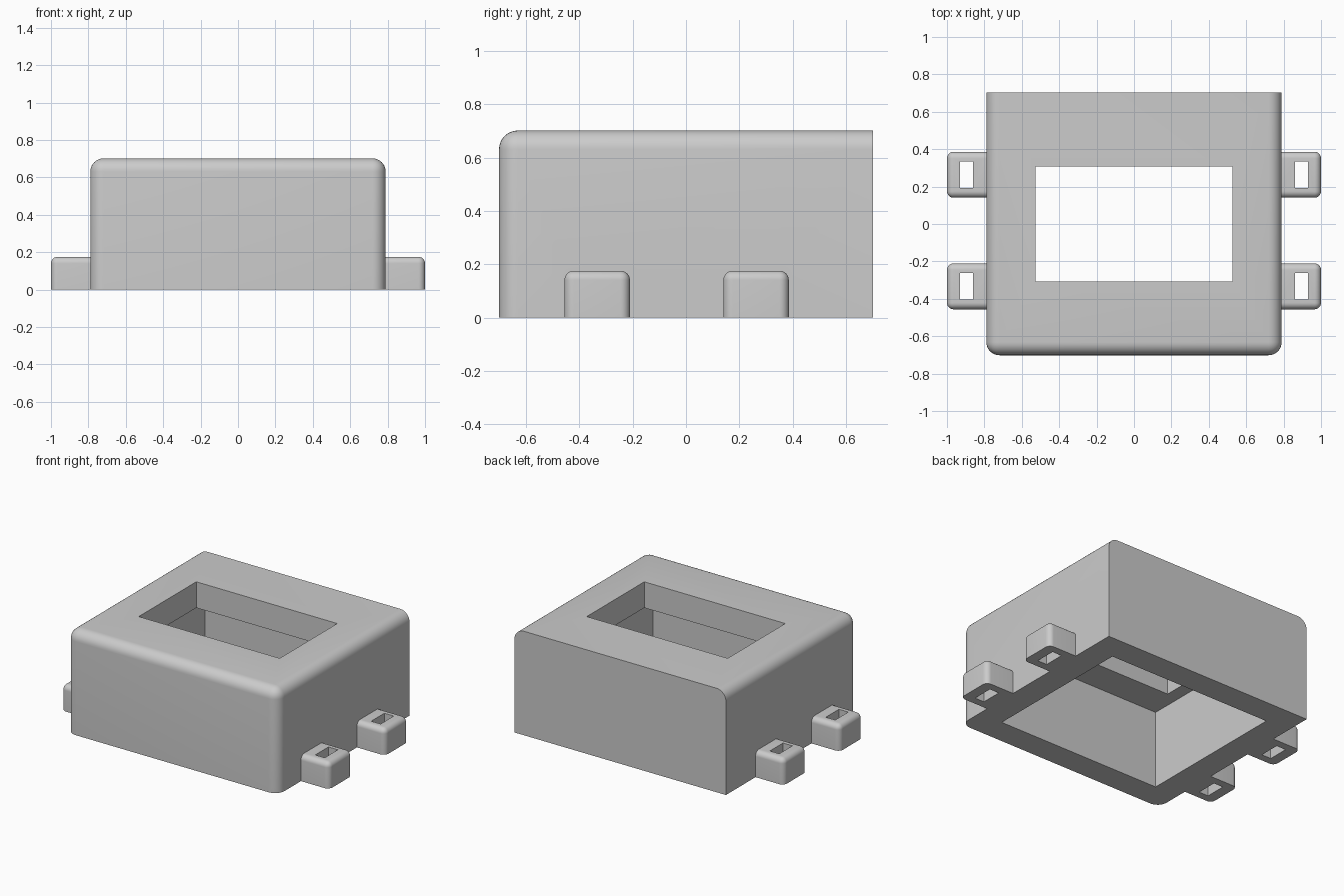
import bpy, bmesh, math
from mathutils import Vector

if "Cube" in bpy.data.objects:
    bpy.data.objects.remove(bpy.data.objects["Cube"])

U = 1 / 57  # design unit: the model is 114 units wide

plastic = bpy.data.materials.new("grey plastic")
plastic.diffuse_color = (0.6, 0.6, 0.6, 1)
plastic.use_nodes = True
plastic.node_tree.nodes["Principled BSDF"].inputs["Base Color"].default_value = plastic.diffuse_color


def box(name, lo, hi, radius=0, rounded=None):
    """Box from corner lo to corner hi; edges whose midpoint passes the rule are rounded."""
    bm = bmesh.new()
    bmesh.ops.create_cube(bm, size=1)
    lo, hi = Vector(lo), Vector(hi)
    for v in bm.verts:
        v.co = Vector([(hi[i] if v.co[i] > 0 else lo[i]) * U for i in range(3)])
    if rounded:
        mid, half = (lo + hi) / 2 * U, (hi - lo) / 2 * U
        edges = []
        for e in bm.edges:
            m = (e.verts[0].co + e.verts[1].co) / 2 - mid
            side = [round(m[i] / half[i]) for i in range(3)]
            if rounded(*side):
                edges.append(e)
        bmesh.ops.bevel(bm, geom=edges, offset=radius * U, segments=8,
                        profile=0.5, affect='EDGES')
    mesh = bpy.data.meshes.new(name)
    bm.to_mesh(mesh)
    bm.free()
    ob = bpy.data.objects.new(name, mesh)
    bpy.context.collection.objects.link(ob)
    mesh.materials.append(plastic)
    return ob


def combine(target, other, operation):
    """Apply a boolean and discard the helper."""
    bpy.context.view_layer.objects.active = target
    mod = target.modifiers.new("combine", 'BOOLEAN')
    mod.operation, mod.object, mod.solver = operation, other, 'EXACT'
    bpy.ops.object.modifier_apply(modifier=mod.name)
    bpy.data.objects.remove(other)


# Housing: rounded on the top sides and front, square at the back and base
housing = box("housing", (-45, -40, 0), (45, 40, 40), 4,
              lambda x, y, z: z >= 0 and y <= 0)

# Mounting tabs, rounded on top and at the outer corners
for s in (-1, 1):
    for y in (-26, 8):
        xs = sorted((s * 40, s * 57))
        tab = box("mounting_tab", (xs[0], y, 0), (xs[1], y + 14, 10), 2,
                  lambda x, yy, z: z >= 0 and x != -s)
        combine(housing, tab, 'UNION')

# Screw slots through the tabs
for s in (-1, 1):
    for y in (-23, 11):
        xs = sorted((s * 49, s * 53))
        combine(housing, box("slot_cutter", (xs[0], y, -5), (xs[1], y + 8, 15)), 'DIFFERENCE')

# Open cavity below and display window above
combine(housing, box("cavity_cutter", (-35, -30, -5), (35, 30, 30)), 'DIFFERENCE')
combine(housing, box("window_cutter", (-30, -17.5, 20), (30, 17.5, 50)), 'DIFFERENCE')

housing.select_set(True)
bpy.context.view_layer.objects.active = housing
bpy.ops.object.shade_smooth_by_angle(angle=math.radians(30))
